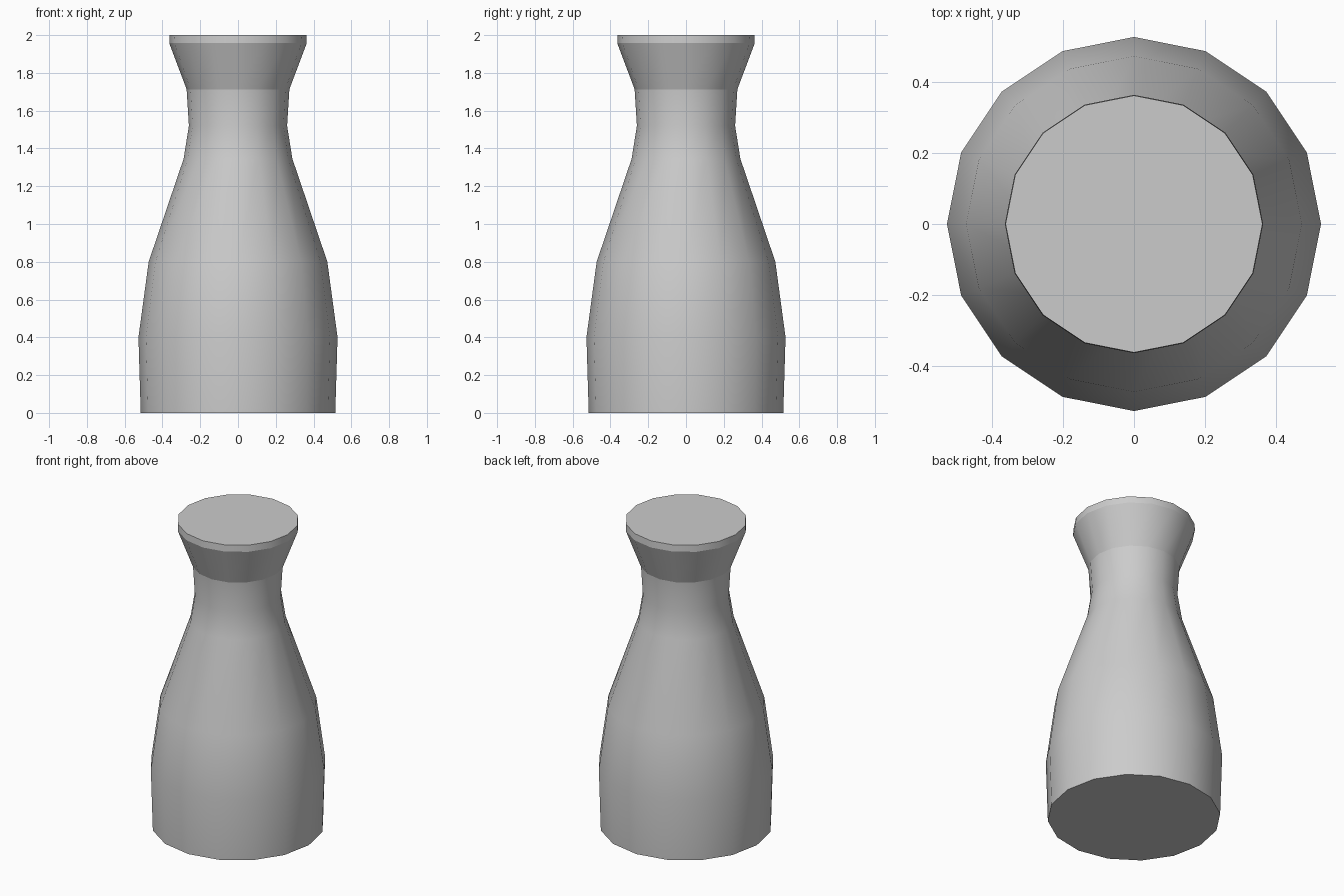
import bpy, bmesh, math

if "Cube" in bpy.data.objects:
    bpy.data.objects.remove(bpy.data.objects["Cube"])

SIDES = 16


def lathe(name, profile, sharp=(), cap_bottom=False, cap_top=False):
    """Spin (radius, height) points about z; rings listed in sharp get hard edges."""
    bm = bmesh.new()
    rings = [[bm.verts.new((r * math.cos(2 * math.pi * i / SIDES),
                            r * math.sin(2 * math.pi * i / SIDES), z))
              for i in range(SIDES)] for r, z in profile]
    for low, high in zip(rings, rings[1:]):
        for i in range(SIDES):
            j = (i + 1) % SIDES
            bm.faces.new((low[i], low[j], high[j], high[i])).smooth = True
    if cap_bottom:
        bm.faces.new(rings[0][::-1])
    if cap_top:
        bm.faces.new(rings[-1])
    for k in sharp:
        for i in range(SIDES):
            bm.edges.get((rings[k][i], rings[k][(i + 1) % SIDES])).smooth = False
    mesh = bpy.data.meshes.new(name)
    bm.to_mesh(mesh)
    bm.free()
    obj = bpy.data.objects.new(name, mesh)
    bpy.context.collection.objects.link(obj)
    return obj


# Body: wide base tapering to a narrow neck
lathe("bottle_body",
      [(0.515, 0), (0.527, 0.40), (0.473, 0.80), (0.288, 1.345),
       (0.26, 1.52), (0.272, 1.713)],
      sharp=(0,), cap_bottom=True)

# Flared mouth with a short rim and flat closed top
lathe("flared_mouth",
      [(0.272, 1.713), (0.364, 1.957), (0.362, 2.0)],
      sharp=(1, 2), cap_top=True)
